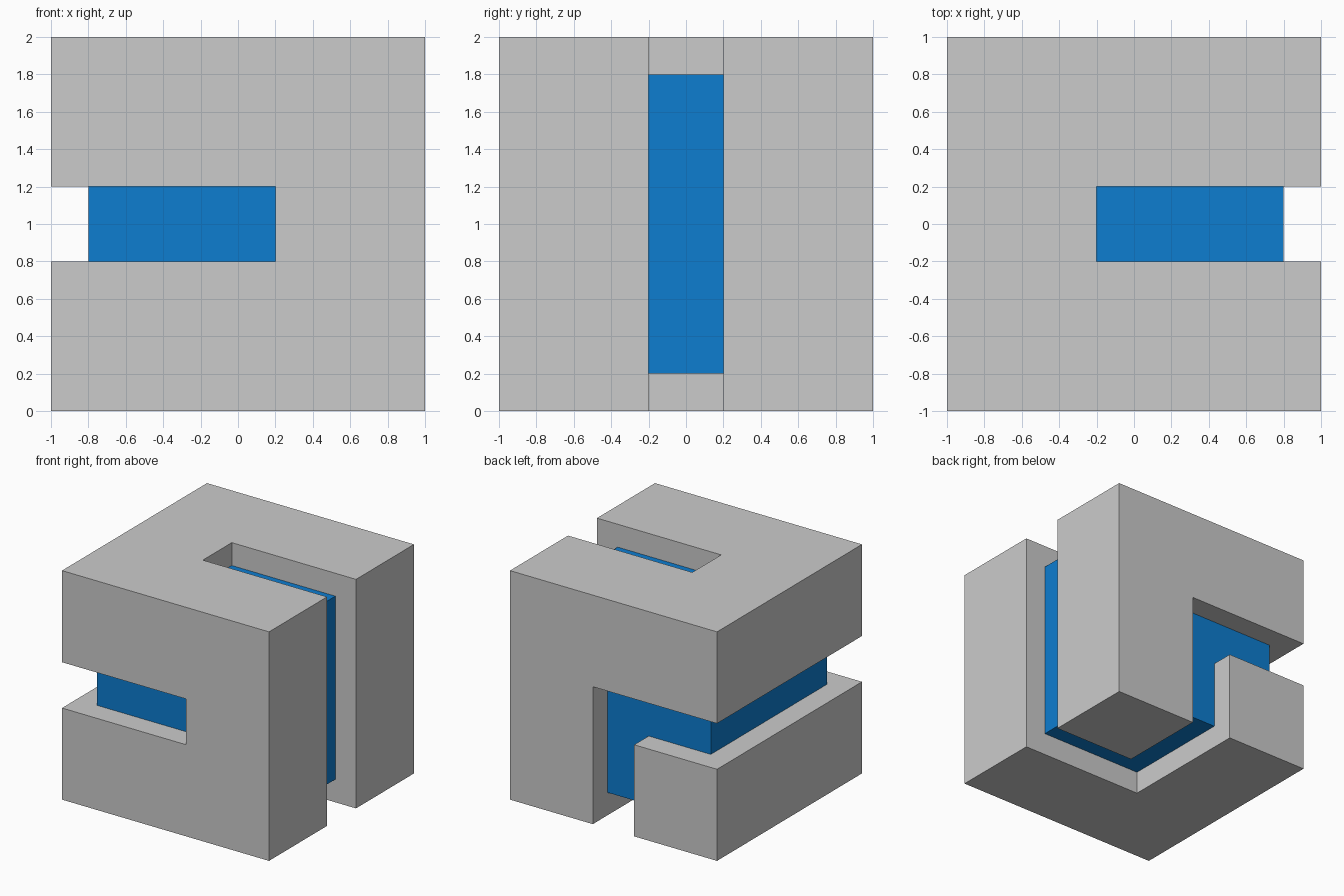
import bpy
from mathutils import Vector

if "Cube" in bpy.data.objects:
    bpy.data.objects.remove(bpy.data.objects["Cube"])


def box(name, lo, hi):
    lo, hi = Vector(lo), Vector(hi)
    bpy.ops.mesh.primitive_cube_add(size=1, location=(lo + hi) / 2)
    ob = bpy.context.object
    ob.name = name
    ob.scale = hi - lo
    bpy.ops.object.transform_apply(location=False, rotation=False, scale=True)
    return ob


# Outer grey cube
shell = box("outer_cube", (-1, -1, 0), (1, 1, 2))

# One groove wraps all six faces; its path lies just below the surface
D = 0.9      # distance of the path from the cube centre
W = 0.2      # half width of the groove
path = [(0, -D, 0), (-D, -D, 0), (-D, D, 0), (0, D, 0), (0, D, -D),
        (0, 0, -D), (D, 0, -D), (D, 0, D), (0, 0, D)]

for a, b in zip(path, path[1:]):
    lo = [min(p, q) - W for p, q in zip(a, b)]
    hi = [max(p, q) + W for p, q in zip(a, b)]
    lo[2] += 1
    hi[2] += 1
    cutter = box("groove_cutter", lo, hi)
    cutter.hide_render = True
    bpy.context.view_layer.objects.active = shell
    mod = shell.modifiers.new("groove", 'BOOLEAN')
    mod.operation = 'DIFFERENCE'
    mod.solver = 'EXACT'
    mod.object = cutter
    bpy.ops.object.modifier_apply(modifier=mod.name)
    bpy.data.objects.remove(cutter, do_unlink=True)

# Blue inner cube, visible as the groove floor
core = box("inner_cube", (-0.8, -0.8, 0.2), (0.8, 0.8, 1.8))
blue = bpy.data.materials.new("blue")
blue.diffuse_color = (0.004, 0.205, 0.63, 1)
blue.use_nodes = True
blue.node_tree.nodes["Principled BSDF"].inputs["Base Color"].default_value = blue.diffuse_color
core.data.materials.append(blue)
